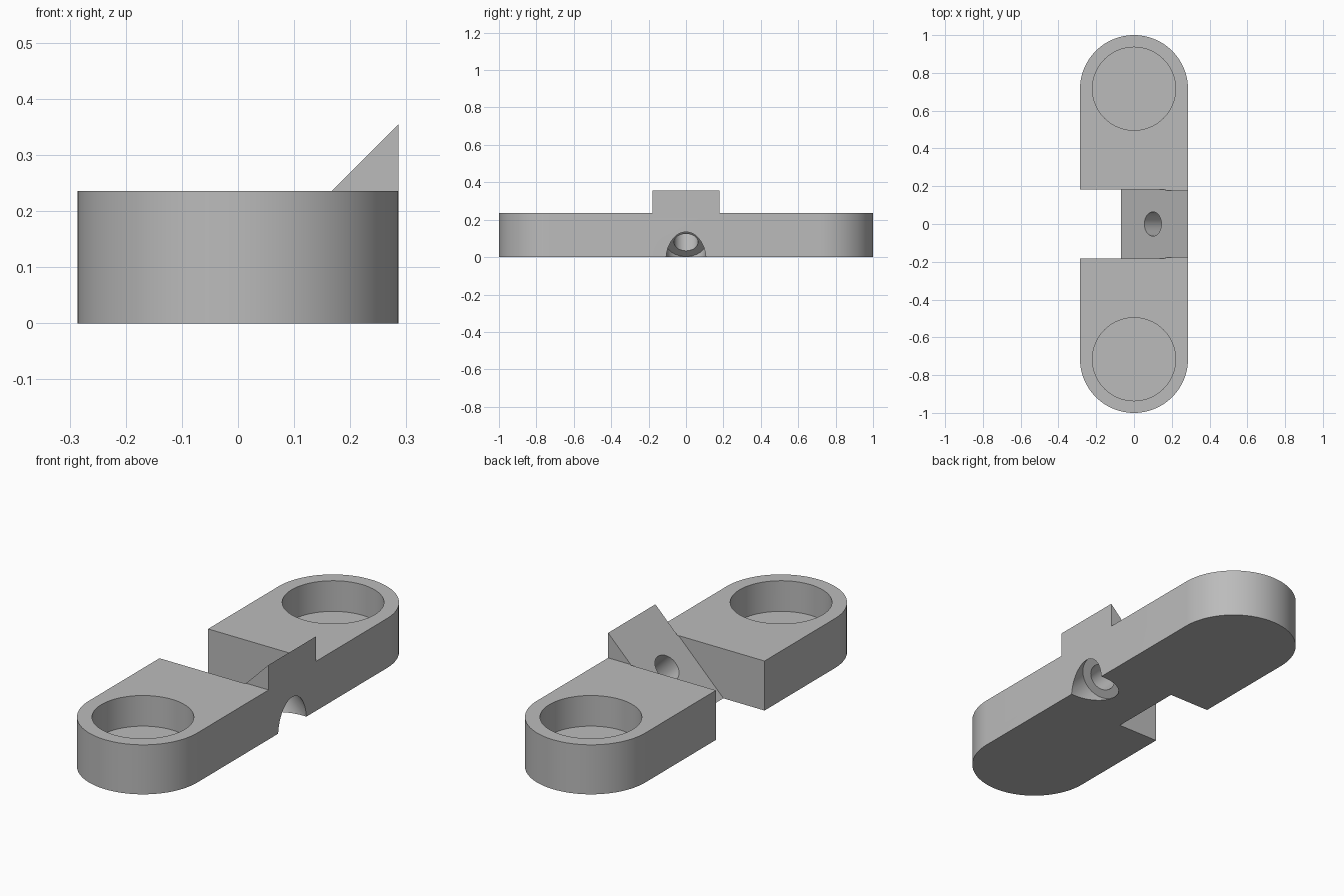
import bpy, bmesh, math
from mathutils import Vector

cube = bpy.data.objects.get("Cube")
if cube:
    bpy.data.objects.remove(cube, do_unlink=True)

WIDTH = 0.286      # half width of the bar, also its end radius
END_Y = 1 - WIDTH
TOP = 0.236        # top of the flat pads
PEAK = 0.355       # top of the ramp
RAMP_FOOT = -0.069 # ramp meets the base here and climbs at 45 degrees
PAD_Z = 0.09       # floor of the round pockets

grey = bpy.data.materials.new("plain grey")
grey.use_nodes = True
colour = (0.5, 0.5, 0.5, 1)
grey.diffuse_color = colour
grey.node_tree.nodes["Principled BSDF"].inputs["Base Color"].default_value = colour


def prism(name, points, direction):
    """Solid made by sweeping a flat outline along a direction."""
    bm = bmesh.new()
    face = bm.faces.new([bm.verts.new(p) for p in points])
    swept = bmesh.ops.extrude_face_region(bm, geom=[face])["geom"]
    verts = [v for v in swept if isinstance(v, bmesh.types.BMVert)]
    bmesh.ops.translate(bm, verts=verts, vec=direction)
    bmesh.ops.recalc_face_normals(bm, faces=bm.faces)
    mesh = bpy.data.meshes.new(name)
    bm.to_mesh(mesh)
    bm.free()
    obj = bpy.data.objects.new(name, mesh)
    bpy.context.collection.objects.link(obj)
    return obj


def rod(name, start, end, radius):
    """Round cutter between two points."""
    start, end = Vector(start), Vector(end)
    axis = end - start
    turn = axis.to_track_quat("Z", "Y")
    ring = [start + turn @ Vector((radius * math.cos(a), radius * math.sin(a), 0))
            for a in (math.tau * i / 64 for i in range(64))]
    return prism(name, ring, axis)


def cut(target, cutter):
    cutter.hide_render = True
    mod = target.modifiers.new("cut", "BOOLEAN")
    mod.operation = "DIFFERENCE"
    mod.solver = "EXACT"
    mod.object = cutter
    bpy.context.view_layer.objects.active = target
    bpy.ops.object.modifier_apply(modifier=mod.name)
    bpy.data.objects.remove(cutter, do_unlink=True)


# Bar with rounded ends
outline = []
for side in (1, -1):
    for i in range(49):
        a = math.pi * i / 48
        outline.append((side * WIDTH * math.cos(a),
                        side * (END_Y + WIDTH * math.sin(a)), 0))
bar = prism("bracket_body", outline, (0, 0, PEAK))
bar.data.materials.append(grey)

# Lower the two pads on either side of the ramp, and sink their pockets
for side in (1, -1):
    near, far = side * 0.178, side * 1.2
    corners = [(-1, near, TOP), (1, near, TOP), (1, far, TOP), (-1, far, TOP)]
    cut(bar, prism("pad_cutter", corners, (0, 0, 0.5)))
    y = side * 0.716
    cut(bar, rod("pocket_cutter", (0, y, PAD_Z), (0, y, 0.5), 0.22))

# Notch with a sloping floor
slope = [(RAMP_FOOT - 0.1, -0.183, -0.1), (RAMP_FOOT + 0.5, -0.183, 0.5),
         (-0.6, -0.183, 0.5), (-0.6, -0.183, -0.1)]
cut(bar, prism("notch_cutter", slope, (0, 0.366, 0)))


# Screw hole square to the ramp, with a wider recess low on the side
def on_axis(x):
    return (x, 0, 0.269 - x)


cut(bar, rod("screw_hole_cutter", on_axis(-0.1), on_axis(0.5), 0.064))
cut(bar, rod("screw_head_cutter", on_axis(0.19), on_axis(0.6), 0.107))

# Smooth the round walls, keep the edges crisp
bpy.ops.object.select_all(action="DESELECT")
bar.select_set(True)
bpy.context.view_layer.objects.active = bar
bpy.ops.object.shade_smooth_by_angle(angle=math.radians(30))
